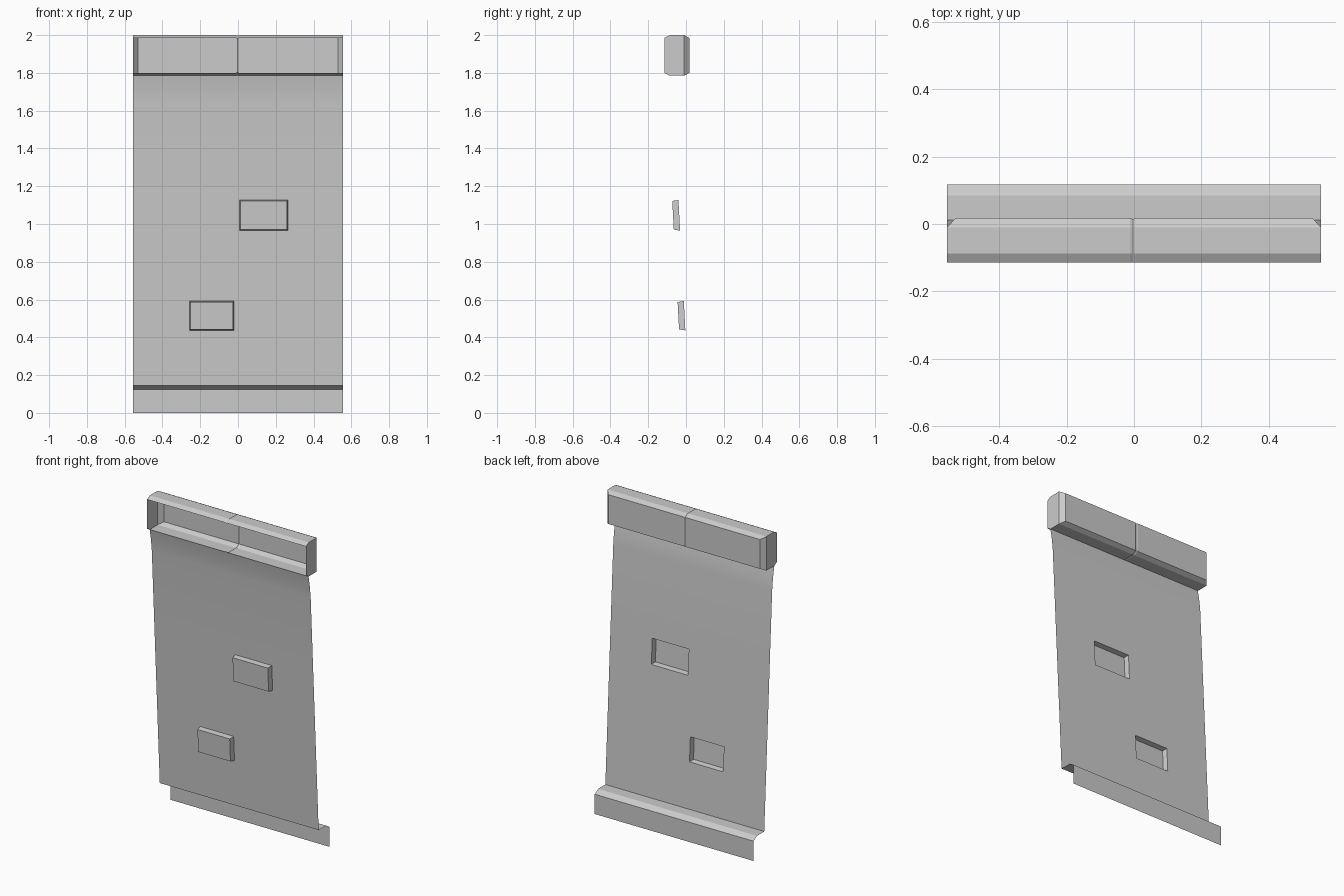
import bpy, bmesh

if "Cube" in bpy.data.objects:
    bpy.data.objects.remove(bpy.data.objects["Cube"])

W = 0.555


def finish(bm, name, angle=0.5):
    bmesh.ops.remove_doubles(bm, verts=bm.verts, dist=1e-5)
    bmesh.ops.recalc_face_normals(bm, faces=bm.faces)
    mesh = bpy.data.meshes.new(name)
    bm.to_mesh(mesh)
    bm.free()
    ob = bpy.data.objects.new(name, mesh)
    bpy.context.collection.objects.link(ob)
    bpy.ops.object.select_all(action='DESELECT')
    ob.select_set(True)
    bpy.context.view_layer.objects.active = ob
    bpy.ops.object.shade_smooth_by_angle(angle=angle)


def face(bm, pts):
    bm.faces.new([bm.verts.new(p) for p in pts])


def sheet_y(z):
    # straight lean of the hanging sheet
    return 0.012 - (z - 0.146) * 0.053


# pockets: x0, x1, z0, z1
pockets = [(0.008, 0.264, 0.965, 1.127), (-0.257, -0.022, 0.437, 0.592)]

# Hanging sheet with pocket openings, and the stepped lip at its foot
profile = [(0.118, 0), (0.118, 0.125), (0.085, 0.146)]
levels = sorted([0.146, 1.64] + [z for p in pockets for z in p[2:]])
profile += [(sheet_y(z), z) for z in levels]
profile += [(-0.0715, 1.68), (-0.078, 1.73), (-0.089, 1.786)]
xs = sorted([-W, W] + [x for p in pockets for x in p[:2]])
bm = bmesh.new()
for (ya, za), (yb, zb) in zip(profile, profile[1:]):
    for xa, xb in zip(xs, xs[1:]):
        cx, cz = (xa + xb) / 2, (za + zb) / 2
        if any(p[0] < cx < p[1] and p[2] < cz < p[3] for p in pockets):
            continue
        face(bm, [(xa, ya, za), (xb, ya, za), (xb, yb, zb), (xa, yb, zb)])
finish(bm, "hanging_sheet")

# Pockets pushed forward out of the sheet, open at the back
for i, (x0, x1, z0, z1) in enumerate(pockets):
    t, depth = 0.005, 0.033
    rim = [(x, sheet_y(z), z) for x, z in ((x0, z0), (x1, z0), (x1, z1), (x0, z1))]
    cap = [(x, sheet_y(z) - depth, z) for x, z in
           ((x0 + t, z0 + t), (x1 - t, z0 + t), (x1 - t, z1 - t), (x0 + t, z1 - t))]
    bm = bmesh.new()
    face(bm, cap)
    for k in range(4):
        n = (k + 1) % 4
        face(bm, [rim[k], rim[n], cap[n], cap[k]])
    finish(bm, f"pocket_{i + 1}")


# Header: thin chamfered channel, open at the front, with a shallow centre seam
def section(x, back, dz):
    top, low = 2.0 - dz, 1.785 + dz
    half = [(-0.115, 0.015), (-0.087, 0), (-0.01, 0), (back, 0.015 if back > 0 else 0)]
    return ([(x, y, low + c) for y, c in half] +
            [(x, y, top - c) for y, c in reversed(half)])


stations = [(-W, -0.01, 0), (-0.53, 0.018, 0), (-0.012, 0.018, 0), (-0.003, 0.014, 0.003),
            (0.006, 0.018, 0), (0.53, 0.018, 0), (W, -0.01, 0)]
rings = [section(*s) for s in stations]
bm = bmesh.new()
for a, b in zip(rings, rings[1:]):
    for k in range(7):
        face(bm, [a[k], b[k], b[k + 1], a[k + 1]])
for ring in (rings[0], rings[-1]):
    face(bm, ring[:3] + ring[5:])
bmesh.ops.dissolve_degenerate(bm, edges=bm.edges, dist=1e-5)
finish(bm, "header_channel", 0.2)
